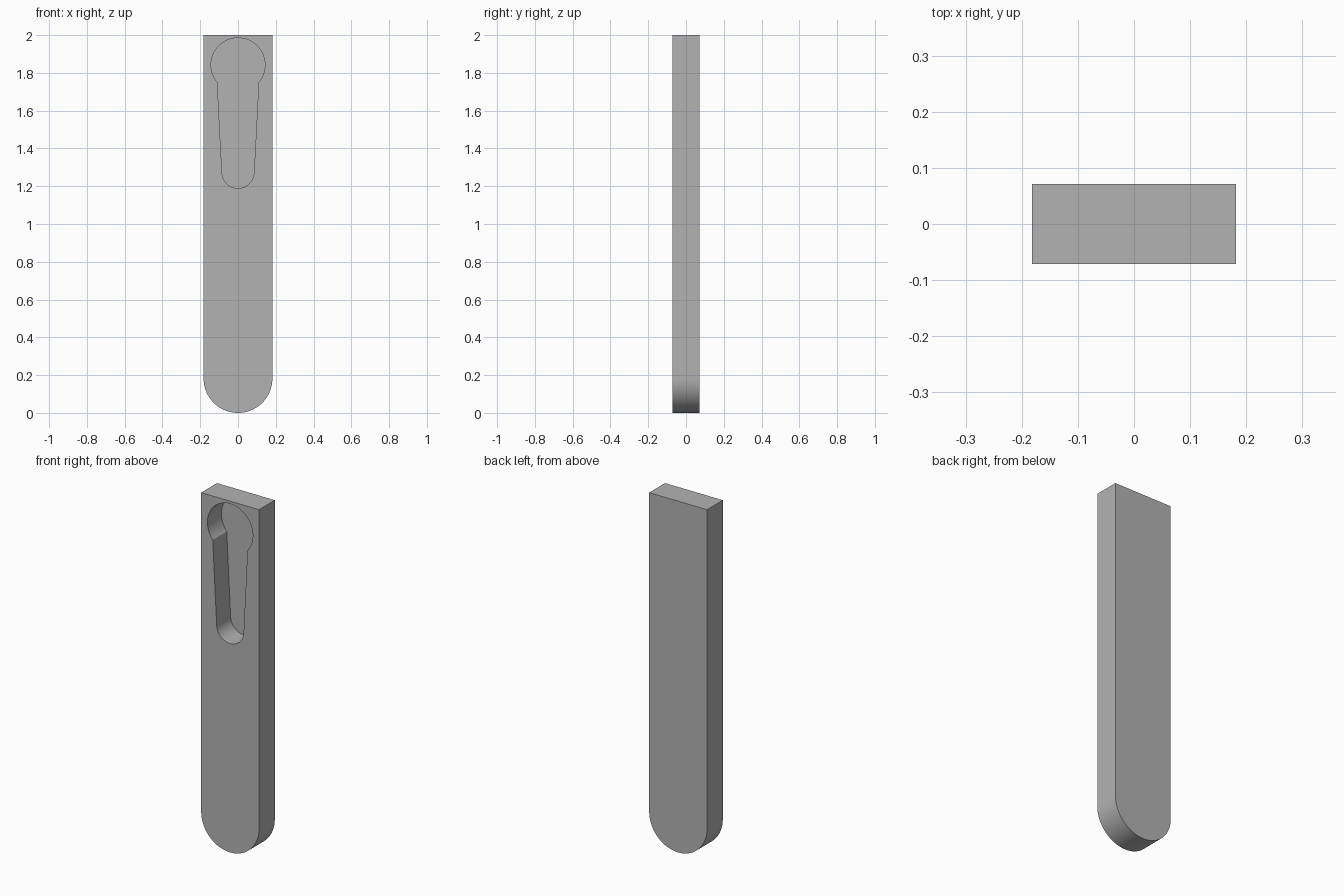
import bpy
import bmesh
from math import asin, cos, pi, sin

cube = bpy.data.objects.get("Cube")
if cube:
    bpy.data.objects.remove(cube, do_unlink=True)

HALF_W, HALF_D, TOP = 0.182, 0.071, 2.0
POCKET_BACK = 0.055

grey = bpy.data.materials.new("plain grey")
grey.use_nodes = True
colour = (0.45, 0.45, 0.45, 1)
grey.diffuse_color = colour
grey.node_tree.nodes["Principled BSDF"].inputs["Base Color"].default_value = colour


def arc(cz, r, start, end, steps):
    """Points of an arc centred on x = 0 in the xz plane."""
    angles = [start + (end - start) * i / steps for i in range(steps + 1)]
    return [(r * cos(a), cz + r * sin(a)) for a in angles]


def prism(name, outline, y0, y1):
    """Extrude an xz outline from y0 to y1."""
    bm = bmesh.new()
    face = bm.faces.new([bm.verts.new((x, y0, z)) for x, z in outline])
    out = bmesh.ops.extrude_face_region(bm, geom=[face])
    moved = [v for v in out["geom"] if isinstance(v, bmesh.types.BMVert)]
    bmesh.ops.translate(bm, verts=moved, vec=(0, y1 - y0, 0))
    bmesh.ops.recalc_face_normals(bm, faces=bm.faces)
    mesh = bpy.data.meshes.new(name)
    bm.to_mesh(mesh)
    bm.free()
    mesh.materials.append(grey)
    obj = bpy.data.objects.new(name, mesh)
    bpy.context.collection.objects.link(obj)
    return obj


# Flat bar with a square top and a round lower end
bar_outline = arc(HALF_W, HALF_W, pi, 2 * pi, 48) + [(HALF_W, TOP), (-HALF_W, TOP)]
bar = prism("bar", bar_outline, -HALF_D, HALF_D)

# Keyhole pocket: round head, tapered slot, round foot
HEAD_Z, HEAD_R, NECK_Z = 1.842, 0.143, 1.75
FOOT_Z, FOOT_R = 1.274, 0.085
neck = asin((NECK_Z - HEAD_Z) / HEAD_R)
keyhole = arc(HEAD_Z, HEAD_R, neck, pi - neck, 56) + arc(FOOT_Z, FOOT_R, pi, 2 * pi, 28)
cutter = prism("pocket_cutter", keyhole, -HALF_D - 0.1, POCKET_BACK)
cutter.hide_render = True

# Cut the blind pocket into the front
bpy.ops.object.select_all(action="DESELECT")
bar.select_set(True)
bpy.context.view_layer.objects.active = bar
cut = bar.modifiers.new("pocket", "BOOLEAN")
cut.operation = "DIFFERENCE"
cut.solver = "EXACT"
cut.object = cutter
bpy.ops.object.modifier_apply(modifier=cut.name)
bpy.data.objects.remove(cutter, do_unlink=True)

bpy.ops.object.shade_smooth_by_angle(angle=pi / 6)
